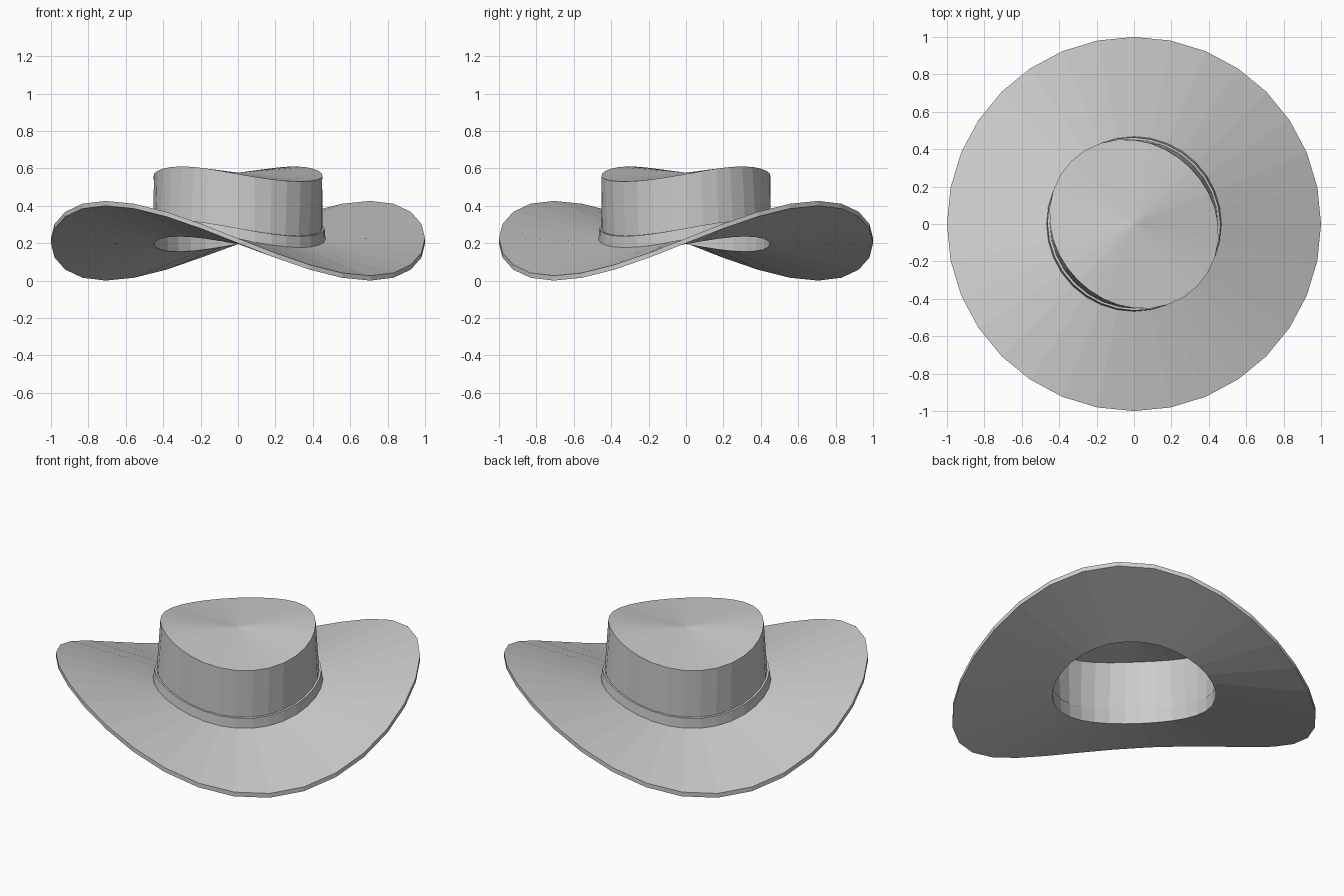
import bpy, math

if "Cube" in bpy.data.objects:
    bpy.data.objects.remove(bpy.data.objects["Cube"])

SEG = 32


def saddle(r, z, a, lean):
    # Curl the form up along one diagonal and down along the other
    s = math.sin(2 * a)
    rr = r - lean * s
    return (rr * math.cos(a), rr * math.sin(a), z + 0.2 * r * r * s)


def lathe(name, profile, closed=False, cap_z=None):
    # profile: (radius, height, diagonal lean)
    verts, faces = [], []
    n = len(profile)
    for r, z, lean in profile:
        for i in range(SEG):
            verts.append(saddle(r, z, 2 * math.pi * i / SEG, lean))
    for k in range(n if closed else n - 1):
        m = (k + 1) % n
        for i in range(SEG):
            j = (i + 1) % SEG
            faces.append((k * SEG + i, k * SEG + j, m * SEG + j, m * SEG + i))
    if cap_z is not None:
        verts.append((0, 0, cap_z))
        for i in range(SEG):
            faces.append(((n - 1) * SEG + i, (n - 1) * SEG + (i + 1) % SEG, len(verts) - 1))
    mesh = bpy.data.meshes.new(name)
    mesh.from_pydata(verts, [], faces)
    ob = bpy.data.objects.new(name, mesh)
    bpy.context.collection.objects.link(ob)
    return ob


# Wide curled brim, open in the middle
lathe("brim", [(0.45, 0.195, 0), (1.0, 0.2, 0), (1.0, 0.226, 0), (0.45, 0.222, 0)], closed=True)

# Crown wall with a fan-shaped top, hollow below
lathe("crown", [(0.452, 0.2, 0), (0.45, 0.57, 0.025)], cap_z=0.577)

# Hat band round the foot of the crown
lathe("hat_band", [(0.451, 0.215, 0), (0.468, 0.215, 0), (0.463, 0.28, 0.005), (0.448, 0.28, 0.005)], closed=True)
